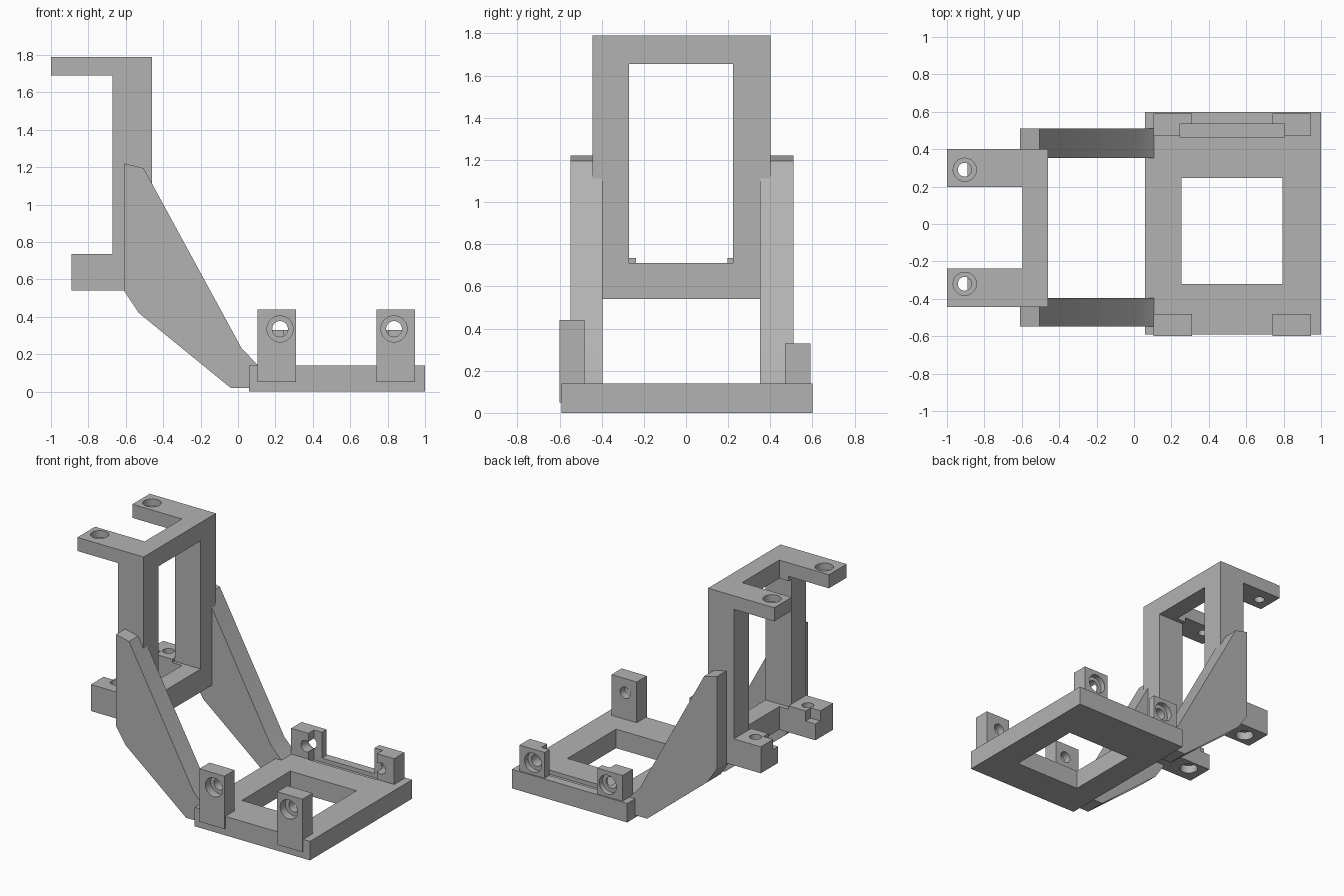
import bpy
import bmesh
import math
from mathutils import Matrix, Vector

cube = bpy.data.objects.get("Cube")
if cube:
    bpy.data.objects.remove(cube, do_unlink=True)

grey = bpy.data.materials.new("matte grey")
grey.use_nodes = True
colour = (0.45, 0.45, 0.45, 1)
grey.diffuse_color = colour
grey.node_tree.nodes["Principled BSDF"].inputs["Base Color"].default_value = colour


def finish(name, bm):
    bmesh.ops.recalc_face_normals(bm, faces=bm.faces)
    mesh = bpy.data.meshes.new(name)
    bm.to_mesh(mesh)
    bm.free()
    mesh.materials.append(grey)
    obj = bpy.data.objects.new(name, mesh)
    bpy.context.collection.objects.link(obj)
    return obj


def box(name, x, y, z):
    """Box from (low, high) ranges."""
    bm = bmesh.new()
    size = Matrix.Diagonal((x[1] - x[0], y[1] - y[0], z[1] - z[0], 1))
    centre = Vector((sum(x) / 2, sum(y) / 2, sum(z) / 2))
    bmesh.ops.create_cube(bm, size=1, matrix=Matrix.Translation(centre) @ size)
    return finish(name, bm)


def side_profile(name, points, y):
    """Extrude an x-z outline along y."""
    bm = bmesh.new()
    face = bm.faces.new([bm.verts.new((px, y[0], pz)) for px, pz in points])
    extruded = bmesh.ops.extrude_face_region(bm, geom=[face])["geom"]
    moved = [v for v in extruded if isinstance(v, bmesh.types.BMVert)]
    bmesh.ops.translate(bm, verts=moved, vec=(0, y[1] - y[0], 0))
    return finish(name, bm)


def rod(centre, radius, length, axis):
    """Cylinder cutter along y or z."""
    bm = bmesh.new()
    turn = Matrix.Rotation(math.pi / 2, 4, "X") if axis == "y" else Matrix()
    bmesh.ops.create_cone(bm, cap_ends=True, segments=40, radius1=radius, radius2=radius,
                          depth=length, matrix=Matrix.Translation(centre) @ turn)
    return finish("hole_cutter", bm)


def cut(obj, cutter):
    cutter.hide_render = True
    mod = obj.modifiers.new("cut", "BOOLEAN")
    mod.operation = "DIFFERENCE"
    mod.solver = "EXACT"
    mod.object = cutter
    bpy.context.view_layer.objects.active = obj
    bpy.ops.object.modifier_apply(modifier=mod.name)
    bpy.data.objects.remove(cutter, do_unlink=True)


def screw_hole(obj, mouth, axis, inner, outer, depth=0.06):
    """Through hole with a wider recess centred on the mouth face."""
    cut(obj, rod(mouth, inner, 0.6, axis))
    cut(obj, rod(mouth, outer, depth * 2, axis))


# Base plate with a square opening and a shallow groove near the back
base = box("base_plate", (0.06, 1), (-0.59, 0.60), (0, 0.14))
cut(base, box("cutter", (0.255, 0.795), (-0.32, 0.245), (-0.1, 0.3)))
GROOVE = (0.245, 0.805), (0.465, 0.535), (0.11, 0.5)
cut(base, box("cutter", *GROOVE))

# Screw posts: tall at the front, short and notched at the back
for side, x0, hole_x in (("right", 0.105, 0.225), ("left", 0.74, 0.834)):
    span = (x0, x0 + 0.205)
    front = box("front_post_" + side, span, (-0.60, -0.482), (0.05, 0.44))
    screw_hole(front, (hole_x, -0.60, 0.335), "y", 0.042, 0.07)
    back = box("back_post_" + side, span, (0.47, 0.59), (0.13, 0.33))
    screw_hole(back, (hole_x, 0.59, 0.23), "y", 0.042, 0.07, 0.04)
    cut(back, box("cutter", *GROOVE))

# Sloping side arms
arm = [(-0.61, 1.22), (-0.505, 1.195), (0.02, 0.23), (0.11, 0.138),
       (0.11, 0.02), (-0.04, 0.02), (-0.53, 0.42), (-0.61, 0.54)]
side_profile("front_arm", arm, (-0.548, -0.395))
side_profile("back_arm", arm, (0.352, 0.51))

# Upright frame with upper and lower lugs
bracket = [(-1, 1.69), (-0.67, 1.69), (-0.67, 0.735), (-0.89, 0.735),
           (-0.89, 0.54), (-0.46, 0.54), (-0.46, 1.79), (-1, 1.79)]
frame = side_profile("upright_frame", bracket, (-0.443, 0.40))
cut(frame, box("cutter", (-0.672, -0.4), (-0.27, 0.222), (0.71, 1.655)))
cut(frame, box("cutter", (-1.1, -0.595), (-0.237, 0.197), (0.4, 1.9)))

# Lug holes, and small nut notches on the inner corners of the lower lugs
for hole_y in (-0.32, 0.29):
    screw_hole(frame, (-0.905, hole_y, 1.79), "z", 0.037, 0.062, 0.05)
    screw_hole(frame, (-0.77, hole_y, 0.54), "z", 0.04, 0.062)
cut(frame, box("cutter", (-0.95, -0.81), (-0.295, 0.255), (0.66, 0.8)))

# Smooth hole walls, sharp edges elsewhere
for obj in bpy.context.scene.objects:
    obj.select_set(obj.type == "MESH")
bpy.context.view_layer.objects.active = base
bpy.ops.object.shade_smooth_by_angle(angle=math.radians(30))
